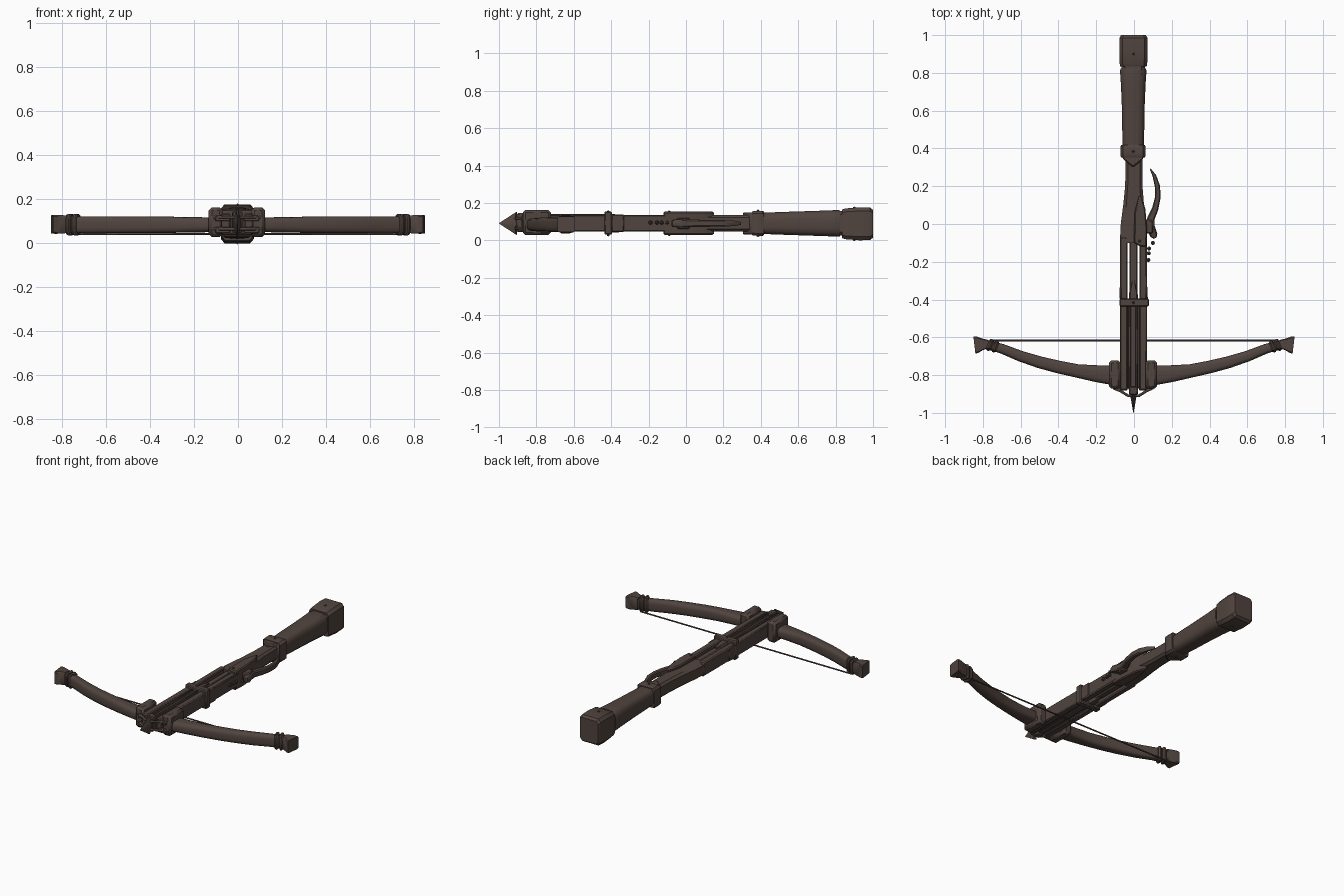
import bpy, bmesh, math
from mathutils import Vector

if "Cube" in bpy.data.objects:
    bpy.data.objects.remove(bpy.data.objects["Cube"])

brown = bpy.data.materials.new("dark brown")
brown.diffuse_color = (0.082, 0.058, 0.049, 1)
brown.use_nodes = True
brown.node_tree.nodes["Principled BSDF"].inputs["Base Color"].default_value = brown.diffuse_color
ZC = 0.091  # height of the weapon's centre line


def finish(name, bm, bevel=0.0):
    bmesh.ops.recalc_face_normals(bm, faces=bm.faces)
    me = bpy.data.meshes.new(name)
    bm.to_mesh(me)
    bm.free()
    me.materials.append(brown)
    ob = bpy.data.objects.new(name, me)
    bpy.context.collection.objects.link(ob)
    if bevel:
        m = ob.modifiers.new("bevel", 'BEVEL')
        m.width, m.segments, m.limit_method = bevel, 1, 'ANGLE'
    return ob


def section(w, h, chamfer):
    """Cross-section: chamfered box, or a rounded box when chamfer is None."""
    if chamfer is None:
        pts = []
        for i in range(16):
            a = 2 * math.pi * (i + 0.5) / 16
            c, s = math.cos(a), math.sin(a)
            pts.append((w * math.copysign(abs(c) ** 0.6, c), h * math.copysign(abs(s) ** 0.6, s)))
        return pts
    k = 1 - chamfer
    return [(w, h * k), (w * k, h), (-w * k, h), (-w, h * k),
            (-w, -h * k), (-w * k, -h), (w * k, -h), (w, -h * k)]


def loft(name, stations, chamfer=0.25, zc=ZC, sx=1):
    """Skin sections (x, y, half width, half height) along a flat path."""
    bm = bmesh.new()
    rings = []
    for i, (x, y, w, h) in enumerate(stations):
        a, b = stations[max(i - 1, 0)], stations[min(i + 1, len(stations) - 1)]
        t = Vector((b[0] - a[0], b[1] - a[1])).normalized()
        rings.append([bm.verts.new((sx * (x - t.y * u), y + t.x * u, zc + v))
                      for u, v in section(w, h, chamfer)])
    n = len(rings[0])
    for r, s in zip(rings, rings[1:]):
        for i in range(n):
            bm.faces.new((r[i], r[(i + 1) % n], s[(i + 1) % n], s[i]))
    bm.faces.new(rings[0])
    bm.faces.new(rings[-1])
    return finish(name, bm)


def prism(name, outline, z0, z1, bevel=0.006):
    bm = bmesh.new()
    f = bm.faces.new([bm.verts.new((x, y, z0)) for x, y in outline])
    new = bmesh.ops.extrude_face_region(bm, geom=[f])['geom']
    bmesh.ops.translate(bm, vec=(0, 0, z1 - z0), verts=[v for v in new if isinstance(v, bmesh.types.BMVert)])
    return finish(name, bm, bevel)


def box(name, x0, x1, y0, y1, z0, z1, bevel=0.006):
    return prism(name, [(x0, y0), (x1, y0), (x1, y1), (x0, y1)], z0, z1, bevel)


def tube(name, pts, r):
    cu = bpy.data.curves.new(name, 'CURVE')
    cu.dimensions, cu.bevel_depth, cu.bevel_resolution, cu.use_fill_caps = '3D', r, 1, True
    sp = cu.splines.new('POLY')
    sp.points.add(len(pts) - 1)
    for p, c in zip(sp.points, pts):
        p.co = (*c, 1)
    cu.materials.append(brown)
    ob = bpy.data.objects.new(name, cu)
    bpy.context.collection.objects.link(ob)


def stud(name, x, y, z, r=0.01):
    bm = bmesh.new()
    bmesh.ops.create_icosphere(bm, subdivisions=1, radius=r)
    bmesh.ops.translate(bm, verts=bm.verts, vec=(x, y, z))
    finish(name, bm)


# butt cap, neck and flared grip
loft("butt_cap", [(-.003, .835, .07, .076), (-.003, .85, .073, .082), (-.003, .93, .075, .0885),
                  (-.003, .985, .074, .086), (-.003, 1.0, .066, .074)], 0.22, zc=.0885)
loft("grip_neck", [(-.003, .79, .062, .066), (-.003, .86, .062, .066)], 0.3)
loft("grip", [(-.004, .38, .056, .056), (-.004, .5, .059, .061), (-.004, .62, .061, .065),
              (-.004, .74, .066, .069), (-.004, .81, .071, .072), (-.004, .823, .068, .07)], None)

# pointed collar in front of the grip
loft("collar_band", [(-.005, .352, .062, .062), (-.005, .36, .066, .066),
                     (-.005, .41, .066, .067), (-.005, .418, .062, .062)], 0.2)
prism("collar_point", [(-.06, .365), (.05, .365), (.05, .345), (-.005, .30), (-.06, .345)], .032, .150)

# slim stock between grip and rails
loft("stock", [(0, .40, .045, .045), (0, .32, .044, .044), (-.001, .2, .046, .044),
               (-.002, .1, .055, .044), (-.004, 0, .066, .044), (-.005, -.1, .07, .044)], 0.3)

# rails, bolt track and channel floor
box("left_rail", -.075, -.035, -.88, -.07, .048, .136)
box("right_rail", .028, .068, -.88, -.07, .048, .136)
box("bolt_track", -.024, .018, -.88, -.07, .055, .125)
box("channel_floor", -.05, .05, -.87, -.40, .06, .115)
for x in (-.022, .014):
    box("track_lip", x - .006, x + .006, -.88, -.42, .06, .140, .003)
loft("track_wedge", [(-.003, -.42, .026, .05), (-.003, -.36, .022, .048), (-.003, -.30, .006, .04)], 0.3)

# band around the rails
box("rail_band", -.077, .079, -.437, -.395, .031, .154)
for x in (-.07, .066):
    prism("band_tab", [(x - .007, -.40), (x + .007, -.40), (x + .006, -.33), (x - .006, -.33)], .045, .139)

# lock plate wrapping the trigger side
prism("lock_plate", [(.028, .155), (.002, .06), (.0, -.10), (.03, -.118), (.066, -.12), (.07, -.03),
                     (.06, .08), (.046, .13)], .03, .153)

# trigger lever with its mount
loft("trigger_lever", [(.086, .292, .003, .008), (.108, .255, .01, .014), (.124, .2, .014, .018),
                       (.126, .14, .015, .018), (.112, .08, .017, .019), (.09, .03, .02, .02),
                       (.085, -.01, .024, .022), (.105, -.06, .02, .02), (.112, -.075, .008, .014)], 0.35)
box("trigger_mount", .05, .10, -.05, .02, .062, .12)
for x, y in ((.10, -.1), (.08, -.13), (.078, -.155), (.076, -.19)):
    stud("lock_stud", x, y, ZC + .004, .012)

# bow limbs, bindings, tip caps and clamp blocks, mirrored
for side, s in (("left", -1), ("right", 1)):
    loft(side + "_limb", [(.04, -.80, .052, .034), (.12, -.80, .052, .034), (.2, -.792, .045, .035),
                          (.3, -.778, .036, .037), (.4, -.757, .034, .038), (.5, -.732, .032, .038),
                          (.6, -.70, .029, .039), (.7, -.66, .026, .039), (.79, -.635, .024, .038)],
         None, .084, s)
    for x, y in ((.735, -.648), (.763, -.640)):
        loft(side + "_binding", [(x - .011, y - .004, .027, .043), (x - .004, y - .001, .033, .049),
                                 (x + .004, y + .001, .033, .049), (x + .011, y + .004, .027, .043)], 0.4, .085, s)
    loft(side + "_tip_cap", [(.775, -.636, .024, .039), (.80, -.637, .03, .042), (.828, -.639, .043, .043),
                             (.845, -.641, .046, .041)], 0.15, .086, s)
    box(side + "_clamp_block", *sorted((s * .065 - .005, s * .128 - .005)), -.872, -.722, .028, .163, .014)
    box(side + "_clamp_rib", *sorted((s * .03 - .004, s * .10 - .004)), -.882, -.86, .10, .125, .004)
    box(side + "_clamp_foot", *sorted((s * .03 - .004, s * .10 - .004)), -.882, -.86, .045, .075, .004)

# bowstring under the rails and cord around the nose
tube("bowstring", [(-.76, -.617, .042), (.76, -.617, .042)], .0045)
for z in (.065, .118):
    tube("nose_cord", [(-.11, -.868, z), (-.07, -.885, z), (-.03, -.91, z), (.025, -.91, z),
                       (.065, -.885, z), (.10, -.868, z)], .007)

# nose and bolt head
box("nose", -.026, .02, -.905, -.86, .045, .145)
loft("bolt_shaft", [(-.003, -.93, .012, .014), (-.003, -.87, .016, .02)], 0.3)
loft("bolt_head", [(-.003, -1.0, .001, .001), (-.003, -.912, .016, .058),
                   (-.003, -.903, .012, .062), (-.003, -.918, .01, .02)], 0.75)

# rivets on caps and bands, above and below
for y, h in ((.90, .085), (.385, .066), (-.416, .062), (-.09, .061)):
    for s in (-1, 1):
        stud("rivet", .03 if y == -.09 else -.003, y, ZC + s * h - (.003 if y == .90 else 0), .008)

# smooth rounded parts, keep hard edges crisp
for ob in bpy.context.scene.objects:
    ob.select_set(ob.type == 'MESH')
    if ob.type == 'MESH':
        bpy.context.view_layer.objects.active = ob
bpy.ops.object.shade_smooth_by_angle(angle=math.radians(35))
